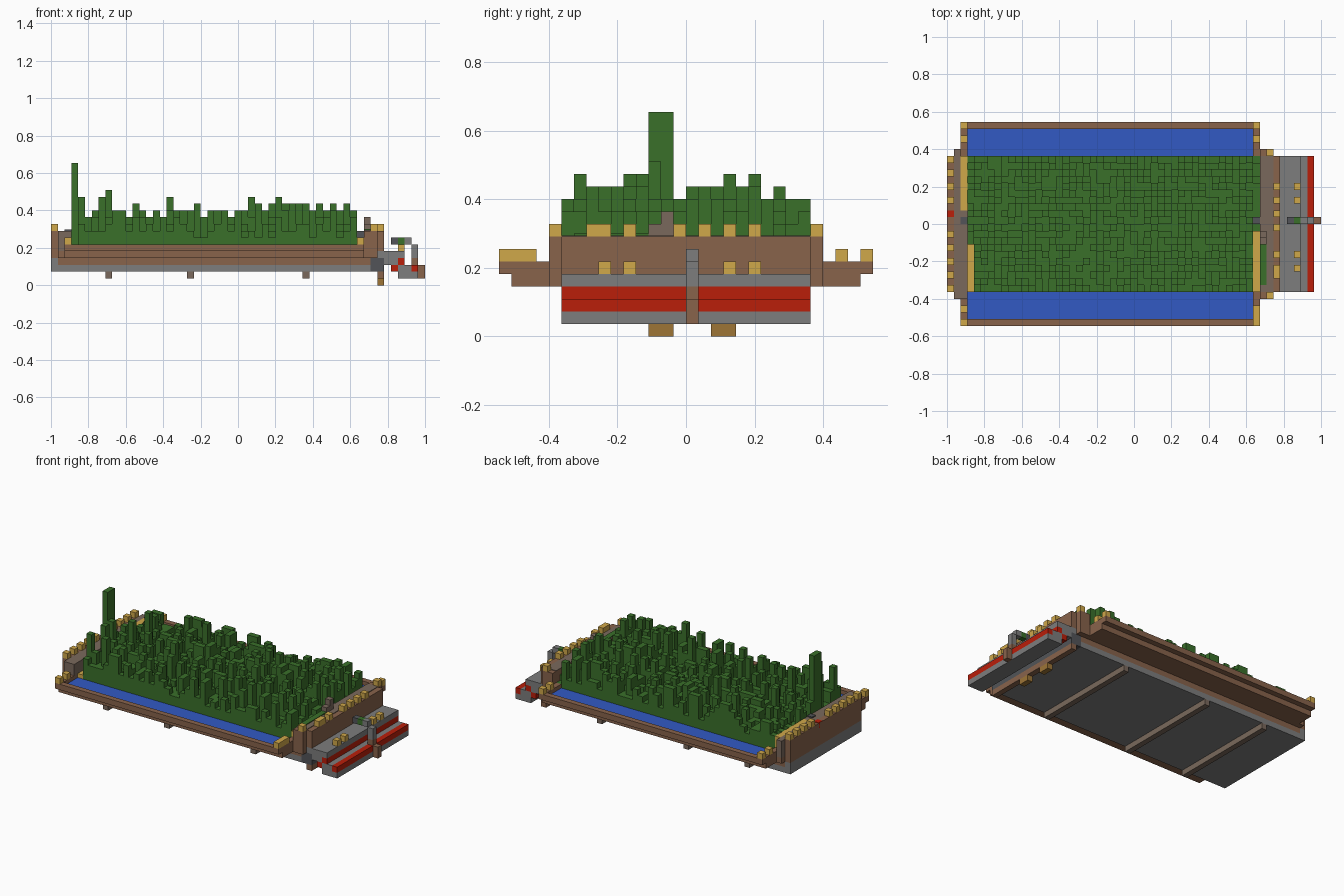
import bpy, bmesh, random
from mathutils import Vector, Matrix

if "Cube" in bpy.data.objects:
    bpy.data.objects.remove(bpy.data.objects["Cube"], do_unlink=True)

random.seed(7)
U = 2 / 55                      # edge of one block
ORIGIN = Vector((-1, -15 * U, 0))


def material(name, rgb):
    lin = [((c / 255 + 0.055) / 1.055) ** 2.4 for c in rgb] + [1]
    m = bpy.data.materials.new(name)
    m.use_nodes = True
    m.diffuse_color = lin
    m.node_tree.nodes["Principled BSDF"].inputs["Base Color"].default_value = lin
    return m


GREEN = material("leaf green", (58, 112, 42))
BROWN = material("brown", (136, 99, 75))
TAUPE = material("taupe", (122, 105, 92))
GOLD = material("gold", (208, 168, 74))
RED = material("red", (186, 30, 10))
GREY = material("grey", (125, 125, 125))
DARK = material("dark grey", (82, 84, 88))
BLUE = material("water blue", (50, 90, 196))
WOOD = material("wood", (158, 117, 54))


def blocks(name, mat, boxes):
    """One object from boxes given as block ranges: x, y and z start/end."""
    bm = bmesh.new()
    for x0, x1, y0, y1, z0, z1 in boxes:
        size = Vector((x1 - x0, y1 - y0, z1 - z0)) * U
        mid = Vector((x0 + x1, y0 + y1, z0 + z1)) * U / 2 + ORIGIN
        bmesh.ops.create_cube(bm, size=1, matrix=Matrix.Translation(mid) @ Matrix.Diagonal(size).to_4x4())
    me = bpy.data.meshes.new(name)
    bm.to_mesh(me)
    bm.free()
    me.materials.append(mat)
    ob = bpy.data.objects.new(name, me)
    bpy.context.collection.objects.link(ob)


def cubes(name, mat, x, ys, z):
    blocks(name, mat, [(x, x + 1, y, y + 1, z, z + 1) for y in ys])


def both(x0, x1, y0, y1, z0, z1):
    """A box and its mirror image across the long axis."""
    return [(x0, x1, y0, y1, z0, z1), (x0, x1, 30 - y1, 30 - y0, z0, z1)]


# hull and underside
blocks("hull", GREY, [(0, 47, 5, 25, 2, 3), (0, 1, 5, 25, 3, 4)])
blocks("hull_belt", BROWN, [(1, 47, 5, 25, 3, 4)])
blocks("cross_beams", TAUPE, [(x, x + 1, 5, 25, 1, 2) for x in (8, 20, 37)])
blocks("front_bulkhead", DARK, [(47, 49, 5, 25, 2, 4)])
blocks("foot_beam", BROWN, [(48, 49, 5, 25, 1, 2)])
blocks("feet", WOOD, [(48, 49, y, y + 2, 0, 1) for y in (12, 17)])

# water channels and side rails
blocks("channel_floor", BROWN, [(2, 46, 1, 29, 4, 5)])
blocks("water", BLUE, both(3, 45, 1, 5, 5, 5.3))
blocks("side_rails", BROWN, both(2, 46, 0, 1, 5, 6) + both(2, 3, 1, 5, 5, 6)
       + both(45, 46, 1, 5, 5, 6))
cubes("front_rail_caps", GOLD, 45, (0, 1, 2, 27, 29), 6)
cubes("rear_rail_caps", GOLD, 2, (0, 2, 27, 29), 6)

# rear wall
blocks("rear_wall", BROWN, [(0, 1, 5, 25, 4, 8), (1, 2, 4, 26, 4, 5)])
blocks("rear_wall_walk", TAUPE, [(1, 2, 4, 26, 5, 8), (2, 3, 4, 17, 5, 8)])
blocks("rear_wall_planks", GOLD, [(2, 3, 17, 25, 6, 8), (3, 4, 5, 12, 5, 6)])
cubes("rear_battlements", GOLD, 0, (5, 7, 9, 11, 13, 18, 20, 22, 24), 8)
cubes("rear_marker", RED, 0, (16,), 7.1)
cubes("rear_post", DARK, 2, (15,), 7.2)

# front wall
blocks("front_wall", BROWN, [(46, 48, 4, 26, 4, 8), (48, 49, 5, 25, 5, 8)])
blocks("front_wall_walk", TAUPE, [(46, 48, 5, 25, 8, 8.1), (46, 47, 12, 13, 8, 9),
                                  (46, 47, 13, 14, 8, 10)])
cubes("front_battlements", GOLD, 48, (7, 8, 10, 14, 16, 18, 20), 8)
cubes("front_wall_corner_caps", GOLD, 47, (4, 25), 8)
blocks("front_wall_planks", GOLD, [(45, 46, 5, 14, 5, 7)])
cubes("front_post", DARK, 45, (15,), 7)

# bow: grey steps with red bands
blocks("bow_deck", GREY, [(48, 52, 5, 25, 4, 5)])
blocks("bow_steps", GREY, [(49, 51, 5, 25, 3, 4), (51, 53, 5, 25, 2, 3), (51, 54, 5, 25, 1, 2)])
blocks("bow_red_bands", RED, [(51, 52, 5, 25, 3, 4), (53, 54, 5, 25, 2, 3), (50, 51, 5, 25, 2, 3)])
cubes("bow_deck_caps", GOLD, 51, (8, 10, 18, 20), 5)

# bow mast with overhead arm
blocks("mast_foot", BROWN, [(54, 55, 15, 16, 1, 3), (53, 54, 15, 16, 3, 4)])
blocks("mast", GREY, [(53, 54, 15, 16, 4, 6), (52, 53, 15, 16, 6, 7)])
blocks("mast_arm", DARK, [(50, 51, 15, 16, 6, 7)])
blocks("mast_leaf", GREEN, [(51, 52, 15, 16, 6, 7)])

# forest: block columns limited by a height outline along each axis
# (letters count up from a = 7 blocks)
along = [ord(c) - 90 for c in "lgdegheedfededgeeefdeeedeegfefgffffefefefe"]
across = [ord(c) - 90 for c in "egfffggllhfffgfgefee"]
trees = []
for i, cap_x in enumerate(along):
    peaks = [j for j, c in enumerate(across) if c >= cap_x]
    peak = random.choice(peaks)
    for j, cap_y in enumerate(across):
        if i == 0 and j < 7:
            continue
        top = random.choices((7, 8, 9, 10, 11), (4, 4, 3, 2, 1))[0]
        if j == peak or cap_x == cap_y and random.random() < 0.15:
            top = cap_x
        if i == 0 and j in (7, 8):
            top = 18
        trees.append((i + 3, i + 4, j + 5, j + 6, 5, min(top, cap_x, cap_y)))
trees += [(45, 46, j, j + 1, 5, random.choice((6, 7))) for j in range(14, 25)]
trees += [(46, 47, j, j + 1, 8, 8.25) for j in range(6, 12)]
blocks("forest", GREEN, trees)
